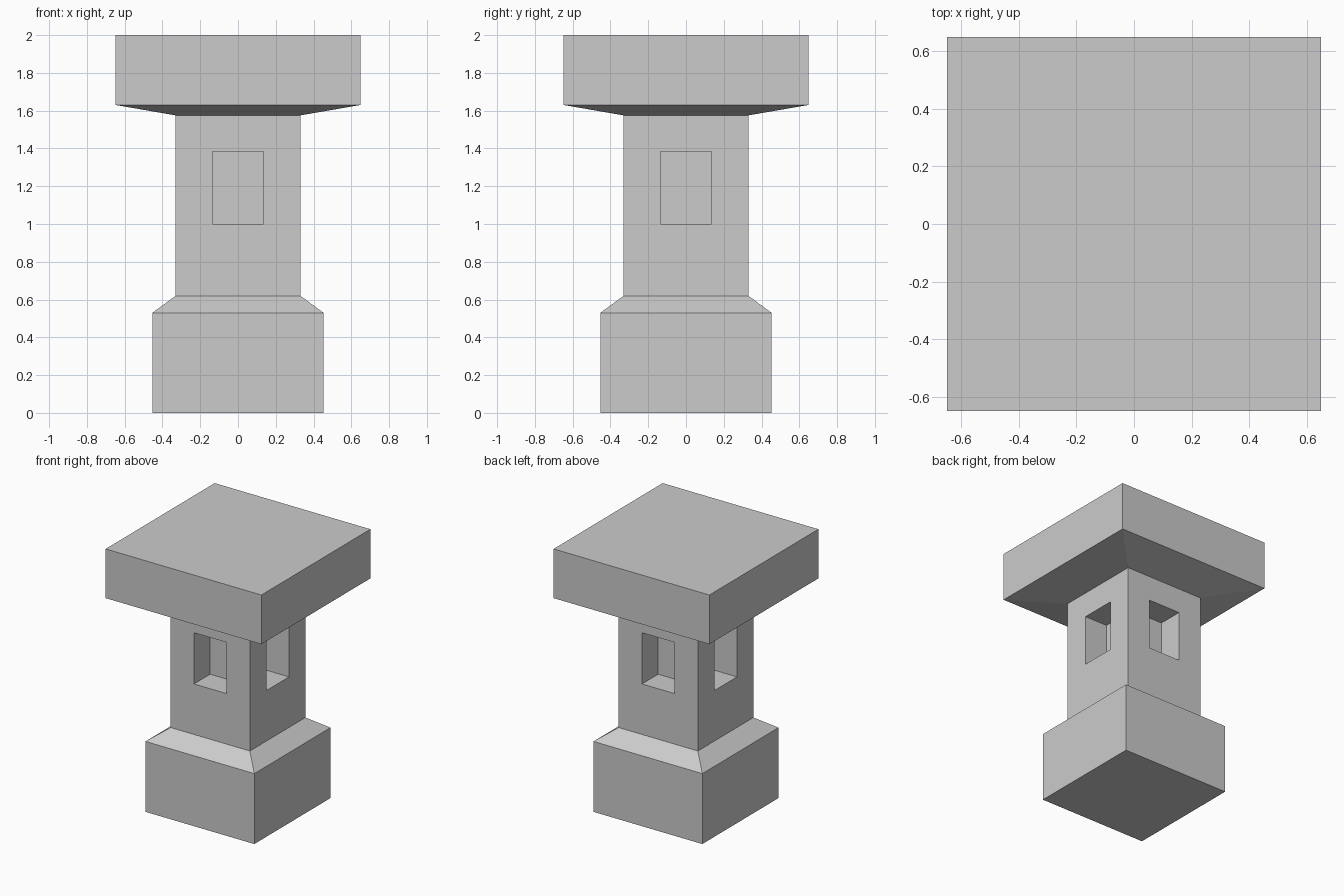
import bpy, bmesh
from mathutils import Vector

if "Cube" in bpy.data.objects:
    bpy.data.objects.remove(bpy.data.objects["Cube"])

# (half width, height) profile of the square pillar, bottom to top
PROFILE = [(0.453, 0.0), (0.453, 0.53), (0.33, 0.62),
           (0.33, 1.575), (0.648, 1.63), (0.648, 2.0)]
SHAFT = 2                      # profile segment that holds the windows
WIN_HALF, WIN_LOW, WIN_HIGH, WIN_DEPTH = 0.135, 1.0, 1.385, 0.192
CORNERS = [(-1, -1), (1, -1), (1, 1), (-1, 1)]

bm = bmesh.new()

# stacked square rings: base, sloped shoulder, shaft, flared cap
rings = [[bm.verts.new((sx * r, sy * r, z)) for sx, sy in CORNERS]
         for r, z in PROFILE]
shaft_faces = []
for i, (lo, hi) in enumerate(zip(rings, rings[1:])):
    for k in range(4):
        n = (k + 1) % 4
        face = bm.faces.new((lo[k], lo[n], hi[n], hi[k]))
        if i == SHAFT:
            shaft_faces.append(face)
bm.faces.new(rings[0][::-1])
bm.faces.new(rings[-1])
bm.normal_update()

# recessed window in each shaft side
mid_z = (PROFILE[SHAFT][1] + PROFILE[SHAFT + 1][1]) / 2
for face in shaft_faces:
    normal = face.normal.copy()
    side = Vector((0, 0, 1)).cross(normal)
    bmesh.ops.inset_individual(bm, faces=[face], thickness=0.1)
    for v in face.verts:
        s = WIN_HALF if v.co.dot(side) > 0 else -WIN_HALF
        z = WIN_HIGH if v.co.z > mid_z else WIN_LOW
        v.co = normal * PROFILE[SHAFT][0] + side * s + Vector((0, 0, z))
    pocket = bmesh.ops.extrude_discrete_faces(bm, faces=[face])["faces"][0]
    bmesh.ops.translate(bm, verts=pocket.verts[:], vec=-normal * WIN_DEPTH)

bm.normal_update()
mesh = bpy.data.meshes.new("stone_pillar")
bm.to_mesh(mesh)
bm.free()
pillar = bpy.data.objects.new("stone_pillar", mesh)
bpy.context.collection.objects.link(pillar)
